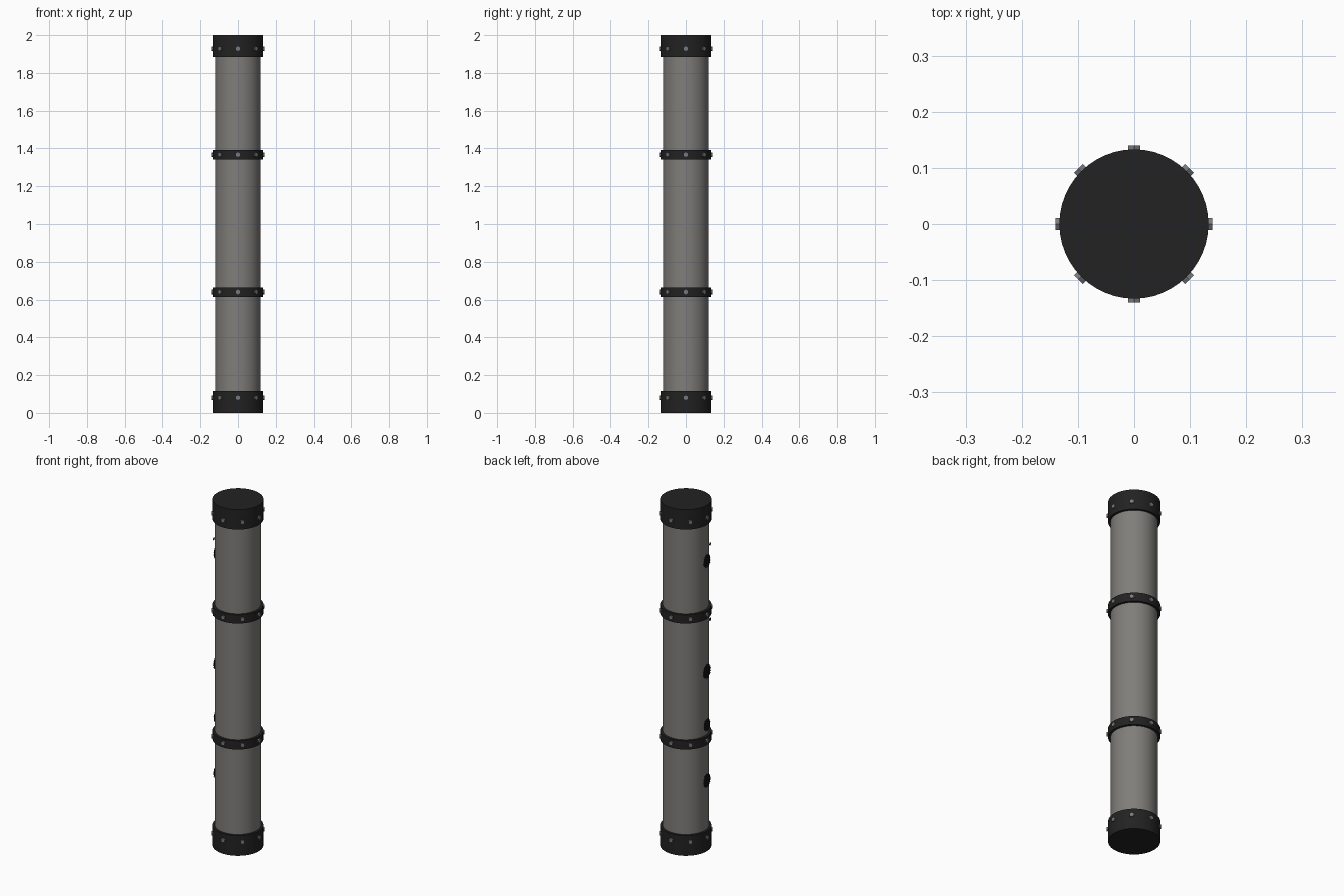
import bpy, bmesh, math, random
from mathutils import Matrix, Vector

if "Cube" in bpy.data.objects:
    bpy.data.objects.remove(bpy.data.objects["Cube"])

random.seed(4)


def material(name, rgb):
    m = bpy.data.materials.new(name)
    m.diffuse_color = (*rgb, 1)
    m.use_nodes = True
    m.node_tree.nodes["Principled BSDF"].inputs["Base Color"].default_value = m.diffuse_color
    return m


GREY = material("weathered grey", (0.215, 0.208, 0.195))
BLACK = material("dark iron", (0.016, 0.016, 0.016))
STEEL = material("bolt steel", (0.2, 0.2, 0.2))
SOOT = material("black stain", (0.006, 0.006, 0.006))


def finish(name, bm, mat, smooth=False):
    bmesh.ops.recalc_face_normals(bm, faces=bm.faces)
    me = bpy.data.meshes.new(name)
    bm.to_mesh(me)
    bm.free()
    me.materials.append(mat)
    ob = bpy.data.objects.new(name, me)
    bpy.context.collection.objects.link(ob)
    if smooth:
        bpy.ops.object.select_all(action='DESELECT')
        ob.select_set(True)
        bpy.context.view_layer.objects.active = ob
        bpy.ops.object.shade_smooth_by_angle(angle=math.radians(35))
    return ob


def drum(name, r, z0, z1, mat):
    bm = bmesh.new()
    bmesh.ops.create_cone(bm, cap_ends=True, segments=48, radius1=r, radius2=r,
                          depth=z1 - z0, matrix=Matrix.Translation((0, 0, (z0 + z1) / 2)))
    return finish(name, bm, mat, True)


# main tube, end caps and clamp bands
drum("tube", 0.12, 0.02, 1.98, GREY)
drum("bottom_cap", 0.133, 0.0, 0.117, BLACK)
drum("top_cap", 0.133, 1.885, 2.0, BLACK)
drum("lower_band", 0.133, 0.614, 0.664, BLACK)
drum("upper_band", 0.133, 1.342, 1.392, BLACK)

# rings of eight hexagonal bolts, point upward
for name, z in (("bottom_cap", 0.08), ("lower_band", 0.64),
                ("upper_band", 1.367), ("top_cap", 1.928)):
    bm = bmesh.new()
    for k in range(8):
        mat = (Matrix.Translation((0, 0, z)) @ Matrix.Rotation(k * math.pi / 4, 4, 'Z')
               @ Matrix.Translation((0.132, 0, 0)) @ Matrix.Rotation(math.pi / 2, 4, 'Y'))
        g = bmesh.ops.create_cone(bm, cap_ends=True, segments=6,
                                  radius1=0.0127, radius2=0.0127, depth=0.016)
        # rotate about the bolt axis so that a corner points up
        top = max(g["verts"], key=lambda v: v.co.x).co
        spin = Matrix.Rotation(-math.atan2(top.y, top.x), 4, 'Z')
        bmesh.ops.transform(bm, matrix=mat @ spin, verts=g["verts"])
    finish(name + "_bolts", bm, STEEL)

# flat ragged stains on the left side
bm = bmesh.new()
for y, z, r in ((-0.017, 1.668, 0.042), (-0.017, 1.03, 0.046), (-0.018, 0.72, 0.04),
                (-0.017, 0.40, 0.043), (-0.046, 1.755, 0.01), (-0.046, 1.32, 0.012)):
    rim = []
    for i in range(40):
        a = i * math.tau / 40
        rr = r * (random.uniform(0.95, 1.05) if i % 2 else random.uniform(0.78, 0.92))
        rim.append(bm.verts.new((-0.1215, y + rr * 0.8 * math.cos(a), z + rr * math.sin(a))))
    mid = bm.verts.new((-0.1215, y, z))
    for i in range(40):
        bm.faces.new((mid, rim[(i + 1) % 40], rim[i]))
finish("stains", bm, SOOT)
